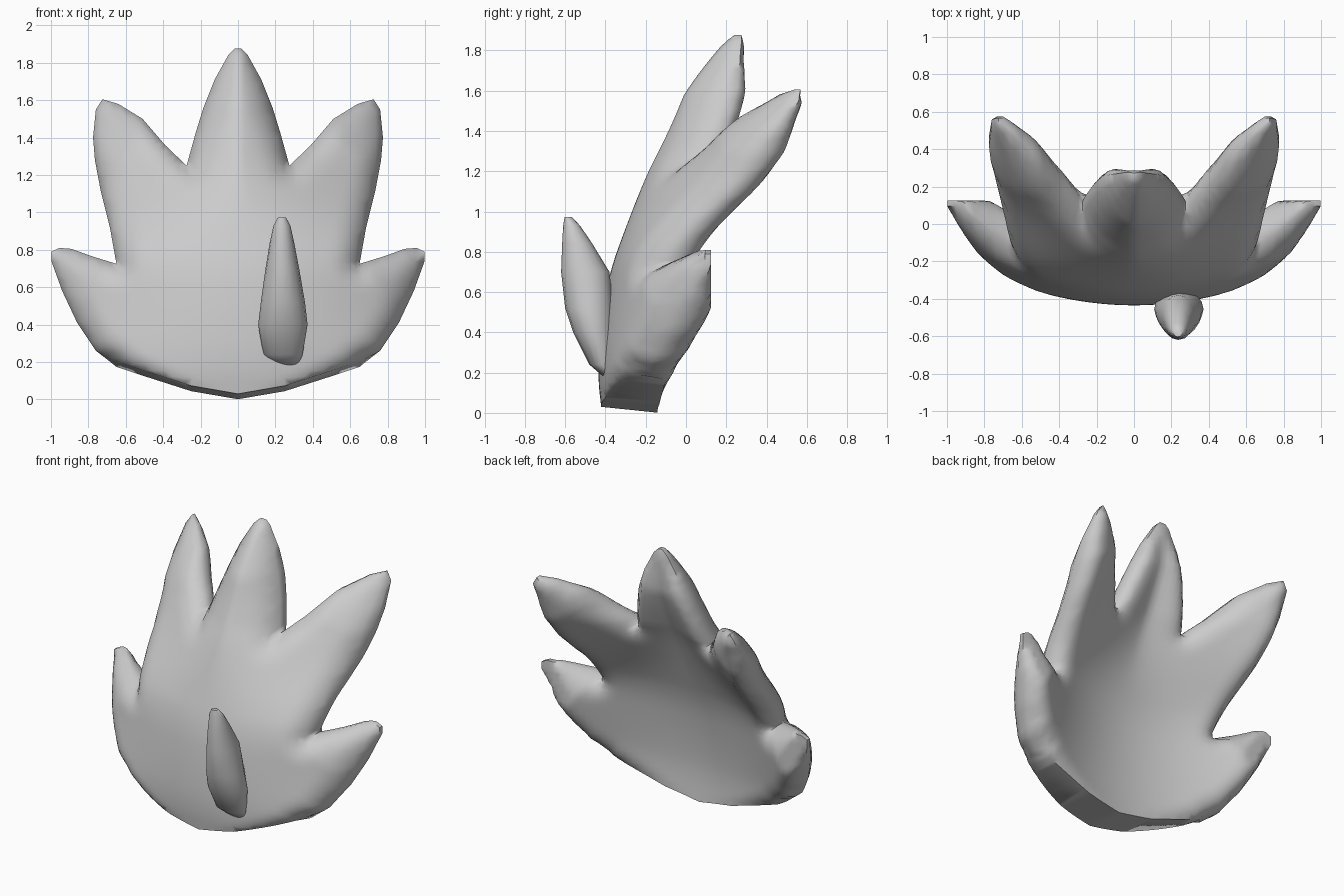
import bpy, bmesh, math
from mathutils import Vector
from mathutils.geometry import delaunay_2d_cdt, intersect_point_line

if "Cube" in bpy.data.objects:
    bpy.data.objects.remove(bpy.data.objects["Cube"])

# Right half of the front silhouette (x, z), bottom centre to top centre
HALF = [(0, 0.012), (.25, .055), (.5, .135), (.65, .185), (.76, .26), (.86, .41), (.94, .58),
        (.998, .74), (.998, .79), (.955, .81), (.89, .805), (.78, .765), (.65, .725),
        (.685, .92), (.735, 1.12), (.765, 1.28), (.775, 1.4), (.76, 1.55), (.725, 1.605),
        (.64, 1.58), (.51, 1.5), (.39, 1.36), (.275, 1.25),
        (.225, 1.43), (.185, 1.56), (.125, 1.71), (.05, 1.845), (.02, 1.875), (0, 1.877)]
# Middle surface: depth on the centre line, and sideways curl, both by height
DEPTH = [(0, -.28), (.2, -.3), (.45, -.28), (.7, -.24), (1, -.13), (1.25, -.03),
         (1.4, .05), (1.6, .13), (1.75, .19), (1.88, .25)]
CURL = [(0, .25), (.2, .27), (.5, .34), (.8, .33), (.95, .46), (1.1, .64), (1.25, .7), (1.4, .7),
        (1.6, .84), (1.9, .8)]
TIPS = [Vector((0, 1.88)), Vector((.75, 1.6)), Vector((.98, .8))]
THICK, ROUND, STEP = .14, .16, .035


def raw(table, z):
    if z <= table[0][0]:
        return table[0][1]
    for (a, u), (b, v) in zip(table, table[1:]):
        if z <= b:
            return u + (v - u) * (z - a) / (b - a)
    return table[-1][1]


def curve(table, z):
    # averaged over a small window so the surface stays smooth
    w = min(.1, z, table[-1][0] - z) if 0 < z < table[-1][0] else 0
    return sum(raw(table, z + w * k / 3) for k in range(-3, 4)) / 7


def finish(bm, name, angle):
    bmesh.ops.recalc_face_normals(bm, faces=bm.faces)
    me = bpy.data.meshes.new(name)
    bm.to_mesh(me)
    bm.free()
    ob = bpy.data.objects.new(name, me)
    bpy.context.collection.objects.link(ob)
    bpy.ops.object.select_all(action='DESELECT')
    ob.select_set(True)
    bpy.context.view_layer.objects.active = ob
    bpy.ops.object.shade_smooth_by_angle(angle=math.radians(angle))
    return ob


# Spiked shell: triangulated silhouette, inflated front and back
outline = [Vector(p) for p in HALF] + [Vector((-x, z)) for x, z in HALF[-2:0:-1]]
segs = list(zip(outline, outline[1:] + outline[:1]))
is_base = lambda a, b: max(abs(a.x), abs(b.x)) < .7 and max(a.y, b.y) < .2
base_segs = [s for s in segs if is_base(*s)]
round_segs = [s for s in segs if not is_base(*s)]


def dist(p, segments):
    best = 9
    for a, b in segments:
        t = min(1, max(0, intersect_point_line(p, a, b)[1]))
        best = min(best, (a.lerp(b, t) - p).length)
    return best


loop = []
for a, b in segs:
    n = max(1, round((b - a).length / STEP))
    loop += [a.lerp(b, i / n) for i in range(n)]
pts = list(loop)
for i in range(-29, 30):
    for j in range(1, 54):
        p = Vector((i * STEP, j * STEP))
        if dist(p, segs) > .017:
            pts.append(p)
verts, _, tris, *_ = delaunay_2d_cdt(pts, [], [list(range(len(loop)))], 1, 1e-5)

bm = bmesh.new()
used = {i for t in tris for i in t}
front, back = {}, {}
for i in used:
    p = verts[i]
    ax = math.sqrt(p.x ** 2 + .0004)
    low = dist(p, base_segs)
    # the flat base keeps its thickness in the middle and thins to the sides
    d = min(dist(p, round_segs), low + ROUND * max(0, 1 - ax / .7)) / ROUND
    f = math.sqrt(1 - (1 - min(1, d)) ** 2.3)
    # spikes get thinner towards their tips
    tip = min((Vector((ax, p.y)) - q).length for q in TIPS)
    s = min(1, .4 + 2 * tip)
    t = max(.035, THICK * f) * s
    power = 2 - .9 * min(1, max(0, (p.y - .8) / .5))
    y = curve(DEPTH, p.y) + curve(CURL, p.y) * .5 * (ax / .707) ** power
    tilt = .018 * max(0, 1 - low / .12)
    yb = y + t + .07 * f * s * p.x ** 2
    if p.y < .82 and ax > .65:
        yb = min(yb, .125)
        y = min(y, yb + t - .03)
    front[i] = bm.verts.new((p.x, min(y - t, yb - .02), p.y + tilt))
    back[i] = bm.verts.new((p.x, yb, p.y - tilt * .6))
count = {}
for t in tris:
    bm.faces.new([front[i] for i in t])
    bm.faces.new([back[i] for i in reversed(t)])
    for a, b in zip(t, list(t[1:]) + [t[0]]):
        key = (min(a, b), max(a, b))
        count[key] = count.get(key, 0) + 1
for (a, b), n in count.items():
    if n == 1:
        bm.faces.new((front[a], front[b], back[b], back[a]))
finish(bm, "spiked_shell", 58)

# Small front spike: lofted ellipses (z, x, y, half width, half depth)
SECTIONS = [(.18, .265, -.375, .06, .035), (.24, .24, -.415, .105, .065),
            (.4, .24, -.455, .132, .105), (.52, .24, -.48, .118, .12),
            (.7, .237, -.5, .09, .12), (.84, .235, -.54, .065, .075),
            (.93, .235, -.568, .045, .042), (.972, .235, -.585, .022, .018)]
bm = bmesh.new()
rings = []
for z, x, y, rx, ry in SECTIONS:
    rings.append([bm.verts.new((x + rx * math.cos(a), y + ry * math.sin(a), z))
                  for a in (math.tau * k / 16 for k in range(16))])
for r, s in zip(rings, rings[1:]):
    for k in range(16):
        m = (k + 1) % 16
        bm.faces.new((r[k], r[m], s[m], s[k]))
bm.faces.new(rings[0])
bm.faces.new(rings[-1])
finish(bm, "front_spike", 60)
